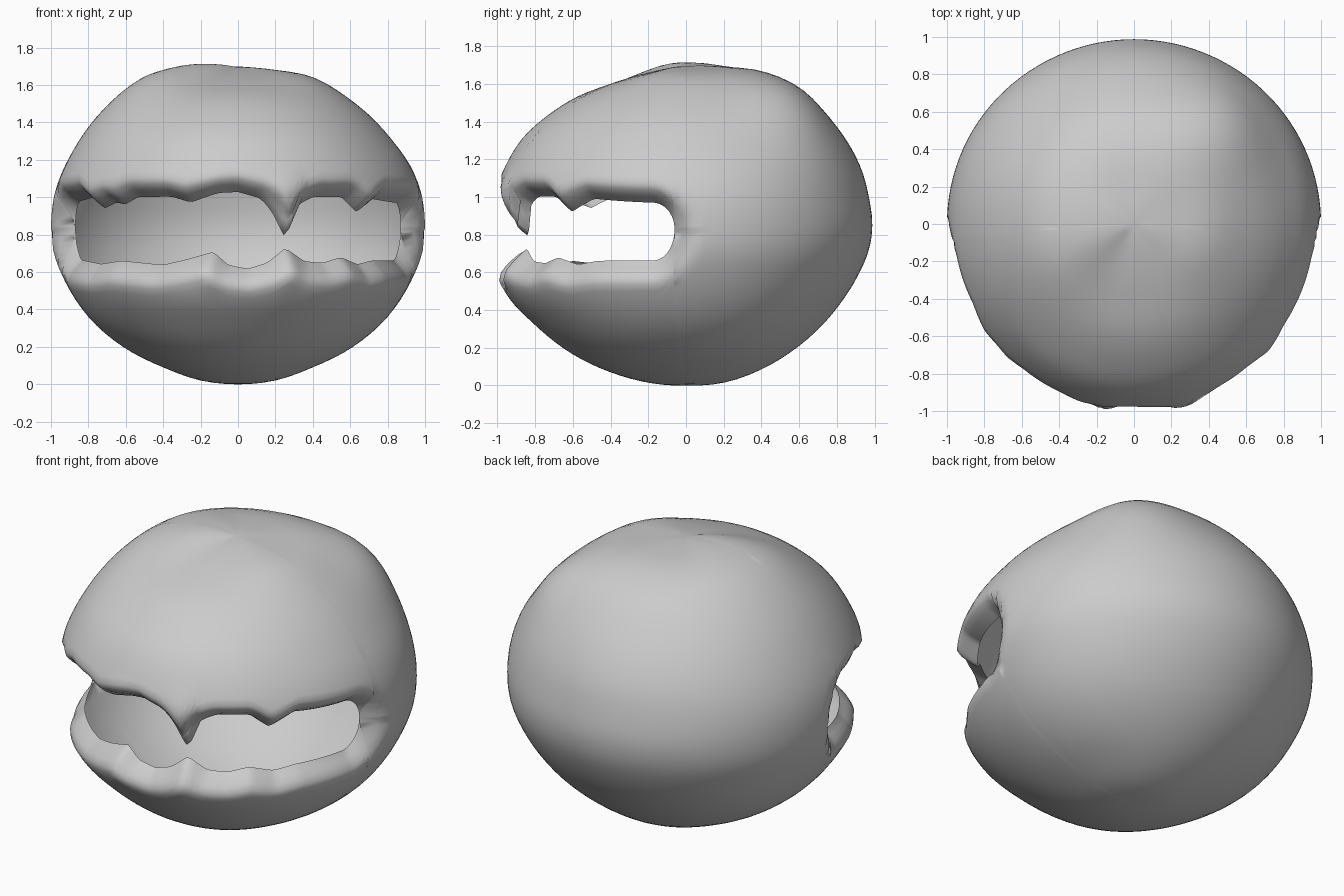
import bpy, bmesh
from math import sin, cos, pi, atan2, hypot, radians, exp, sqrt
from mathutils import Vector

if "Cube" in bpy.data.objects:
    bpy.data.objects.remove(bpy.data.objects["Cube"])

CZ = 0.83
END = radians(86)          # half-angle of the mouth, measured from the front

# Outlines (radius, height) from bottom to top
FRONT = [(0, 0), (.2, .015), (.4, .07), (.6, .165), (.8, .32), (.95, .48), (1, .6), (1.005, .83),
         (1, 1.05), (.945, 1.19), (.86, 1.32), (.75, 1.42), (.6, 1.52), (.4, 1.6), (.2, 1.66), (0, 1.695)]
BACK = [(0, 0), (.2, .015), (.4, .085), (.6, .21), (.8, .41), (.9, .56), (.97, .72), (.988, .85),
        (.97, 1.0), (.925, 1.16), (.75, 1.43), (.6, 1.575), (.4, 1.665), (.2, 1.69), (0, 1.695)]
RIGHT = [(0, 0), (.2, .02), (.4, .09), (.6, .19), (.8, .36), (.93, .56), (.985, .7), (1, .83),
         (.98, 1.02), (.92, 1.17), (.82, 1.31), (.6, 1.52), (.4, 1.64), (.2, 1.68), (0, 1.695)]
LEFT = [(0, 0), (.2, .02), (.4, .09), (.6, .19), (.8, .36), (.93, .56), (.985, .7), (1, .83),
        (.98, 1.02), (.87, 1.27), (.71, 1.48), (.5, 1.645), (.4, 1.68), (.25, 1.71), (0, 1.695)]

# Ragged lip edges (x, z)
UPPER = [(-.85, .98), (-.78, 1), (-.71, .94), (-.65, .97), (-.6, .96), (-.53, 1), (-.35, 1), (-.25, .97),
         (-.1, 1.02), (0, 1.025), (.12, .99), (.18, .92), (.25, .78), (.32, .96), (.4, 1), (.55, 1),
         (.63, .92), (.72, .99), (.85, .97)]
LOWER = [(-.85, .66), (-.75, .64), (-.63, .66), (-.4, .64), (-.27, .67), (-.13, .71), (-.05, .64), (.05, .62),
         (.15, .65), (.25, .73), (.35, .66), (.45, .65), (.55, .68), (.65, .64), (.73, .66), (.85, .66)]


def lerp_table(table, x):
    for (a, fa), (b, fb) in zip(table, table[1:]):
        if x <= b:
            return fa + (fb - fa) * max(0, (x - a) / (b - a))
    return table[-1][1]


def smooth_table(table, x):
    n = len(table)
    i = 0
    while i < n - 2 and x > table[i + 1][0]:
        i += 1

    def slope(k):
        p, q = table[max(k - 1, 0)], table[min(k + 1, n - 1)]
        return (q[1] - p[1]) / (q[0] - p[0])
    (a, fa), (b, fb) = table[i], table[i + 1]
    h = b - a
    t = min(max((x - a) / h, 0), 1)
    return ((2*t**3 - 3*t*t + 1) * fa + (t**3 - 2*t*t + t) * h * slope(i)
            + (3*t*t - 2*t**3) * fb + (t**3 - t*t) * h * slope(i + 1))


def polar(profile):
    return [(atan2(z - CZ, r), hypot(r, z - CZ)) for r, z in profile]


F, B, R, L = map(polar, (FRONT, BACK, RIGHT, LEFT))
BUMP = Vector((.5, .56, 1.5 - CZ)).normalized()


def body_rz(th, e):
    """Radius and height of the plain body; th = 0 is the front, +90 degrees is +x."""
    s3, c3 = abs(sin(th)) ** 2.6, abs(cos(th)) ** 2.6
    wx = s3 / (s3 + c3)
    rho = (wx * smooth_table(R if sin(th) > 0 else L, e)
           + (1 - wx) * smooth_table(F if cos(th) > 0 else B, e))
    d = Vector((sin(th) * cos(e), -cos(th) * cos(e), sin(e)))
    rho += .07 * exp(-((d - BUMP).length / .3) ** 2)
    return rho * cos(e), CZ + rho * sin(e)


def rim(th):
    """Lower and upper mouth edge heights at an angle; they meet at the corners."""
    a = (END - abs(th)) * .86
    if a <= 1e-5:
        return CZ, CZ
    f = sqrt(1 - (1 - a / .12) ** 2) if a < .12 else 1
    x = .87 * sin(th)
    return CZ + (lerp_table(LOWER, x) - CZ) * f, CZ + (lerp_table(UPPER, x) - CZ) * f


# Columns: crowded towards the mouth corners, even around the back
M, K, ROWS = 150, 60, 26
angles = [END * sin((2 * i / M - 1) * pi / 2) for i in range(M + 1)]
angles += [END + (2 * pi - 2 * END) * i / K for i in range(1, K)]
rims = [rim(t) if i <= M else (CZ, CZ) for i, t in enumerate(angles)]
edge = [(angles[i] * .95, z) for i in range(M + 1) for z in rims[i]]


def place(th, e):
    r, z = body_rz(th, e)
    t = th if th < pi else th - 2 * pi
    # lip rolls inward near the mouth edge
    if abs(t) < END + .3 and .3 < z < 1.4:
        s = t * .95
        d = sqrt(min((s - p) ** 2 + (z - q) ** 2 for p, q in edge))
        w = .12 if z < CZ else .095
        if d < w:
            r -= .13 * (1 - d / w) ** 1.4
        # small ridges over the two largest teeth
        for a in (-.14, .27):
            for h in (.57, 1.06):
                r += .015 * exp(-((t - a) / .07) ** 2 - ((z - h) / .07) ** 2)
    return (r * sin(th), -r * cos(th), z)


bm = bmesh.new()
grids = ([], [])
for th, (lo, hi) in zip(angles, rims):
    for grid, sign, zr in zip(grids, (-1, 1), (lo, hi)):
        e_rim = atan2(zr - CZ, .99)
        pole = sign * pi / 2
        col = []
        for k in range(ROWS + 1):
            u = 1 - (1 - k / ROWS) ** 1.4
            col.append(bm.verts.new(place(th, pole + (e_rim - pole) * u)))
        grid.append(col)
for grid, flip in zip(grids, (False, True)):
    for i in range(len(grid)):
        a, b = grid[i], grid[(i + 1) % len(grid)]
        for k in range(ROWS):
            q = [a[k], b[k], b[k + 1], a[k + 1]]
            bm.faces.new(q[::-1] if flip else q)
bmesh.ops.remove_doubles(bm, verts=bm.verts, dist=1e-4)
for f in bm.faces:
    f.smooth = True

# Round hollow body with an open ragged mouth
mesh = bpy.data.meshes.new("round_body")
bm.to_mesh(mesh)
bm.free()
bpy.context.collection.objects.link(bpy.data.objects.new("round_body", mesh))
